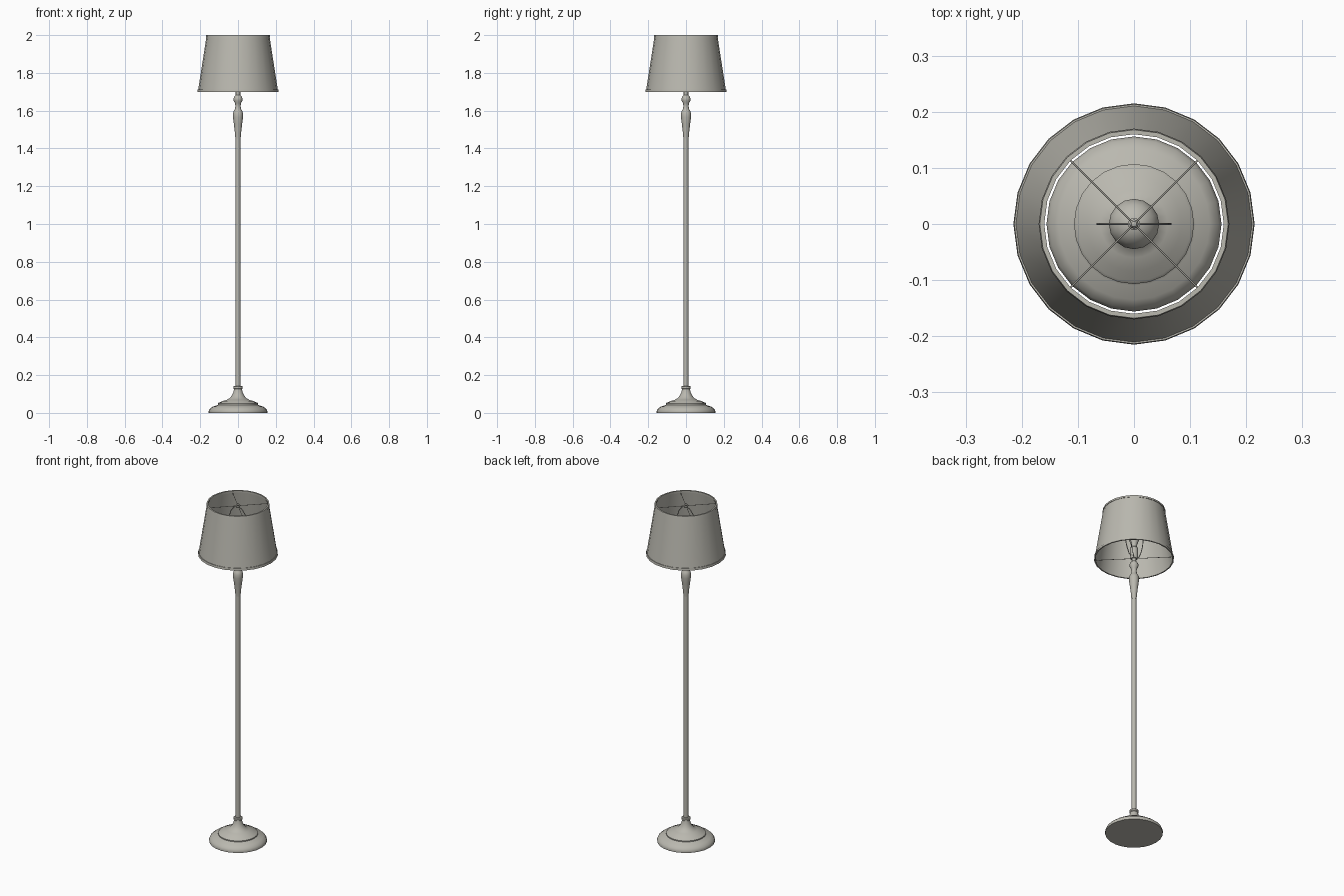
import bpy, bmesh, math
from mathutils import Vector

if "Cube" in bpy.data.objects:
    bpy.data.objects.remove(bpy.data.objects["Cube"])

mat = bpy.data.materials.new("warm_grey")
mat.diffuse_color = (0.49, 0.48, 0.43, 1)
mat.use_nodes = True
mat.node_tree.nodes["Principled BSDF"].inputs["Base Color"].default_value = mat.diffuse_color


def finish(name, bm, angle=35):
    me = bpy.data.meshes.new(name)
    bmesh.ops.recalc_face_normals(bm, faces=bm.faces)
    bm.to_mesh(me)
    bm.free()
    ob = bpy.data.objects.new(name, me)
    bpy.context.collection.objects.link(ob)
    me.materials.append(mat)
    bpy.ops.object.select_all(action='DESELECT')
    ob.select_set(True)
    bpy.context.view_layer.objects.active = ob
    bpy.ops.object.shade_smooth_by_angle(angle=math.radians(angle))
    return ob


def lathe(name, profile, sides=24, closed=False):
    """Revolve (radius, height) points around z."""
    bm = bmesh.new()
    rings = []
    for r, z in profile:
        if r == 0:
            rings.append([bm.verts.new((0, 0, z))] * sides)
        else:
            rings.append([bm.verts.new((r * math.cos(2 * math.pi * i / sides),
                                        r * math.sin(2 * math.pi * i / sides), z))
                          for i in range(sides)])
    pairs = list(zip(rings, rings[1:]))
    if closed:
        pairs.append((rings[-1], rings[0]))
    for a, b in pairs:
        for i in range(sides):
            j = (i + 1) % sides
            bm.faces.new(list(dict.fromkeys((a[i], a[j], b[j], b[i]))))
    return finish(name, bm)


def wire(name, paths, radius, sides=6):
    """Sweep a small round section along each path."""
    bm = bmesh.new()
    for path in paths:
        pts = [Vector(p) for p in path]
        rings = []
        for k, p in enumerate(pts):
            t = (pts[min(k + 1, len(pts) - 1)] - pts[max(k - 1, 0)]).normalized()
            side = t.cross(Vector((0, 1, 0)) if abs(t.y) < 0.5 else Vector((0, 0, 1))).normalized()
            up = t.cross(side)
            rings.append([bm.verts.new(p + radius * (side * math.cos(2 * math.pi * i / sides)
                                                     + up * math.sin(2 * math.pi * i / sides)))
                          for i in range(sides)])
        for a, b in zip(rings, rings[1:]):
            for i in range(sides):
                j = (i + 1) % sides
                bm.faces.new((a[i], a[j], b[j], b[i]))
        bm.faces.new(rings[0])
        bm.faces.new(rings[-1])
    return finish(name, bm)


# stepped, domed foot
lathe("base", [(0, 0), (0.155, 0), (0.156, 0.008), (0.151, 0.02), (0.135, 0.033),
               (0.110, 0.041), (0.107, 0.043), (0.107, 0.049), (0.102, 0.054),
               (0.086, 0.060), (0.084, 0.062), (0.060, 0.069), (0.042, 0.080), (0.031, 0.095),
               (0.024, 0.112), (0.021, 0.126), (0.025, 0.130), (0.025, 0.139),
               (0.021, 0.143), (0, 0.143)])

# pole and turned upper column
lathe("pole", [(0, 0.13), (0.0125, 0.13), (0.0125, 1.46), (0, 1.46)], 16)
lathe("turned_column", [(0, 1.452), (0.014, 1.452), (0.016, 1.48), (0.022, 1.53), (0.027, 1.565),
                        (0.027, 1.585), (0.022, 1.60), (0.016, 1.607), (0.014, 1.625),
                        (0.016, 1.64), (0.023, 1.652), (0.024, 1.665), (0.018, 1.678),
                        (0.012, 1.683), (0.012, 1.705), (0, 1.705)], 16)

# bulb holder and bulb
lathe("socket", [(0, 1.70), (0.018, 1.70), (0.022, 1.71), (0.022, 1.765),
                 (0.017, 1.772), (0, 1.772)], 16)
bulb = [(0.015, 1.765), (0.017, 1.79), (0.028, 1.82)]
for k in range(8):
    a = math.radians(-30 + k * 120 / 7)
    bulb.append((0.045 * math.cos(a), 1.865 + 0.045 * math.sin(a)))
lathe("bulb", bulb[:-1] + [(0, 1.91)], 16)

# harp: wire loop around the bulb
half = [(0.018, 1.715), (0.035, 1.725), (0.048, 1.755), (0.060, 1.80), (0.065, 1.85),
        (0.060, 1.90), (0.046, 1.945), (0.025, 1.972), (0.0, 1.98)]
loop = [(x, 0, z) for x, z in half] + [(-x, 0, z) for x, z in reversed(half[:-1])]
wire("harp", [loop], 0.0025)
lathe("finial", [(0, 1.975), (0.011, 1.975), (0.011, 1.983), (0.006, 1.986),
                 (0.008, 1.992), (0.005, 1.998), (0, 2.0)], 12)

# shade: thin double wall with trim bands
lathe("shade", [(0.212, 1.703), (0.166, 1.998), (0.162, 1.998), (0.208, 1.703)], closed=True)
lathe("shade_bottom_trim", [(0.215, 1.70), (0.2135, 1.713), (0.207, 1.713), (0.208, 1.70)], closed=True)
lathe("shade_top_trim", [(0.170, 1.988), (0.168, 2.0), (0.160, 2.0), (0.161, 1.988)], closed=True)

# diagonal wire spiders carrying the shade
for name, r, z in (("top_spider", 0.162, 1.985), ("bottom_spider", 0.208, 1.703)):
    arms = []
    for k in range(4):
        a = math.radians(45 + 90 * k)
        arms.append([(0.005 * math.cos(a), 0.005 * math.sin(a), z),
                     (r * math.cos(a), r * math.sin(a), z)])
    wire(name, arms, 0.0015)
